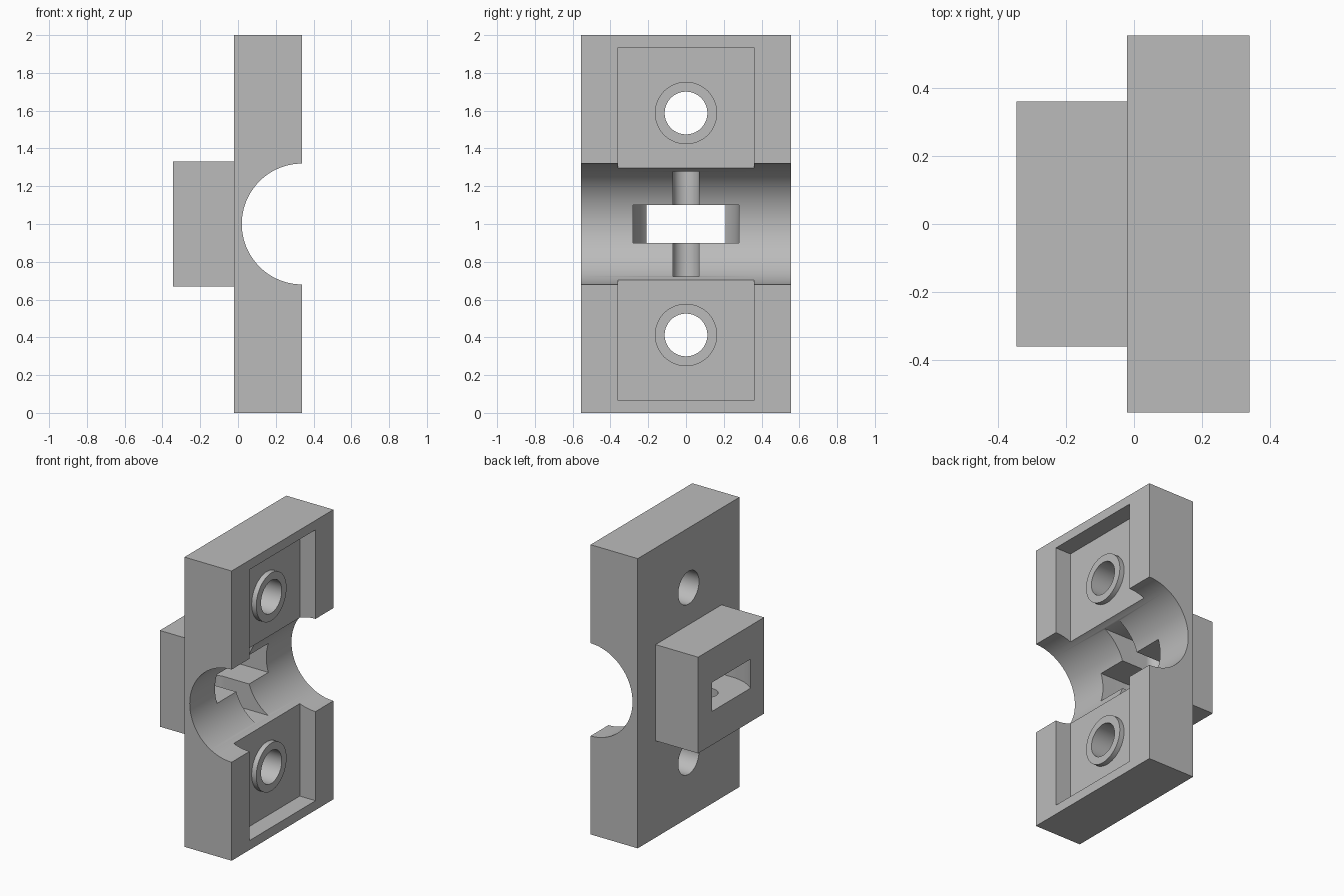
import bpy, bmesh
from math import pi, sin, cos
from mathutils import Matrix

old = bpy.data.objects.get("Cube")
if old:
    bpy.data.objects.remove(old, do_unlink=True)

FRONT_X, BACK_X = 0.34, -0.02   # faces of the plate
MID_Z = 1.0                     # height of the mirror plane
POCKET_X = 0.22                 # pocket floor
WHEEL_X = -0.16                 # wheel axis

grey = bpy.data.materials.new("plain_grey")
grey.use_nodes = True
grey.diffuse_color = (0.5, 0.5, 0.5, 1)
grey.node_tree.nodes["Principled BSDF"].inputs["Base Color"].default_value = (0.5, 0.5, 0.5, 1)


def finish(name, bm):
    bmesh.ops.recalc_face_normals(bm, faces=bm.faces[:])
    mesh = bpy.data.meshes.new(name)
    bm.to_mesh(mesh)
    bm.free()
    mesh.materials.append(grey)
    obj = bpy.data.objects.new(name, mesh)
    bpy.context.collection.objects.link(obj)
    return obj


def box(name, x0, x1, half_y, z0, z1):
    bm = bmesh.new()
    bmesh.ops.create_cube(bm, size=1)
    bmesh.ops.scale(bm, vec=(x1 - x0, 2 * half_y, z1 - z0), verts=bm.verts)
    bmesh.ops.translate(bm, vec=((x0 + x1) / 2, 0, (z0 + z1) / 2), verts=bm.verts)
    return finish(name, bm)


def cylinder(name, radius, length, centre, axis, sides=96):
    bm = bmesh.new()
    bmesh.ops.create_cone(bm, cap_ends=True, segments=sides, radius1=radius,
                          radius2=radius, depth=length)
    turn = Matrix.Rotation(pi / 2, 4, "Y" if axis == "X" else "X")
    bmesh.ops.transform(bm, matrix=Matrix.Translation(centre) @ turn, verts=bm.verts)
    return finish(name, bm)


def open_slot(name, radius, half_height, steps=48):
    """Half-round vertical seat that runs straight out towards the groove."""
    bm = bmesh.new()
    points = [(FRONT_X, radius)]
    for i in range(steps + 1):
        a = pi / 2 + pi * i / steps
        points.append((WHEEL_X + radius * cos(a), radius * sin(a)))
    points.append((FRONT_X, -radius))
    face = bm.faces.new([bm.verts.new((x, y, MID_Z - half_height)) for x, y in points])
    top = bmesh.ops.extrude_face_region(bm, geom=[face])["geom"]
    bmesh.ops.translate(bm, vec=(0, 0, 2 * half_height),
                        verts=[v for v in top if isinstance(v, bmesh.types.BMVert)])
    return finish(name, bm)


def combine(target, tool, operation):
    mod = target.modifiers.new(operation.lower(), "BOOLEAN")
    mod.operation, mod.solver, mod.object = operation, "EXACT", tool
    bpy.context.view_layer.objects.active = target
    bpy.ops.object.modifier_apply(modifier=mod.name)
    bpy.data.objects.remove(tool, do_unlink=True)


# Plate with the rear block
body = box("guide_body", BACK_X, FRONT_X, 0.555, 0, 2)
combine(body, box("rear_block", -0.345, 0, 0.36, MID_Z - 0.332, MID_Z + 0.332), "UNION")

# Pockets, raised rings and bolt holes, mirrored above and below
for side in (-1, 1):
    z0, z1 = sorted((MID_Z + side * 0.2, MID_Z + side * 0.935))
    bolt = (0.2, 0, MID_Z + side * 0.5875)
    combine(body, box("pocket", POCKET_X, 0.5, 0.36, z0, z1), "DIFFERENCE")
    combine(body, cylinder("bolt_ring", 0.165, 0.11, bolt, "X"), "UNION")
    combine(body, cylinder("bolt_hole", 0.113, 1, bolt, "X"), "DIFFERENCE")

# Round groove across the plate
combine(body, cylinder("groove", 0.32, 2, (FRONT_X, 0, MID_Z), "Y", 128), "DIFFERENCE")

# Wheel seat, breaking through the block's rear, and its axle seat
combine(body, open_slot("wheel_seat", 0.28, 0.1), "DIFFERENCE")
combine(body, open_slot("axle_seat", 0.07, 0.278), "DIFFERENCE")

# Smooth round walls, crisp edges
bpy.ops.object.select_all(action="DESELECT")
body.select_set(True)
bpy.context.view_layer.objects.active = body
bpy.ops.object.shade_smooth_by_angle(angle=pi / 6)
